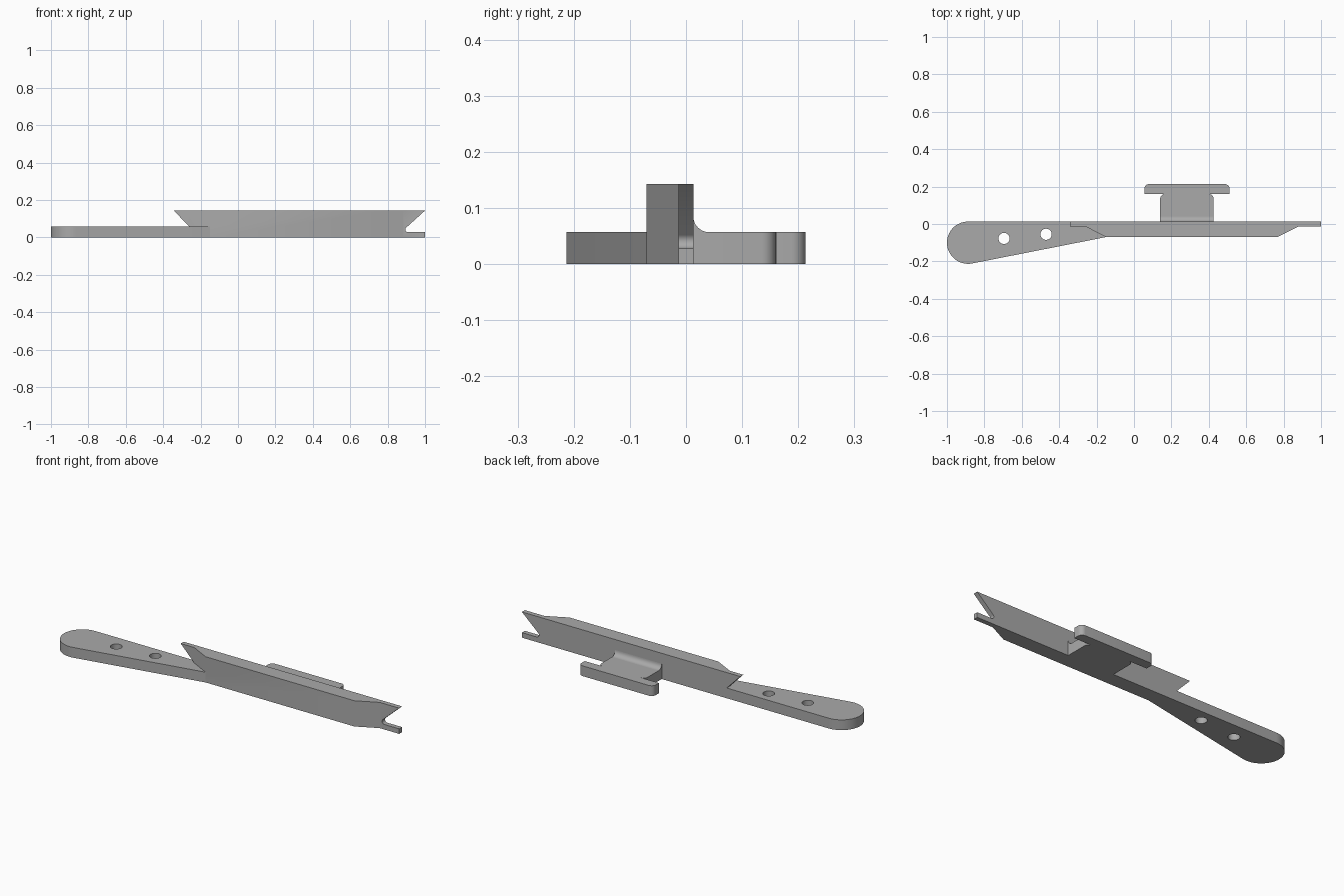
import bpy, bmesh
from math import cos, sin, radians
from mathutils import Matrix

cube = bpy.data.objects.get("Cube")
if cube:
    bpy.data.objects.remove(cube, do_unlink=True)

grey = bpy.data.materials.new("plain grey")
grey.use_nodes = True
GREY = (0.4, 0.4, 0.4, 1)
grey.diffuse_color = GREY
grey.node_tree.nodes["Principled BSDF"].inputs["Base Color"].default_value = GREY

BACK, FRONT = 0.013, -0.07      # blade wall, in y
LOW, TOP = 0.057, 0.143         # handle height and blade height
JOINT = -0.15                   # where the handle meets the blade


def arc(cx, cy, r, start, end, steps=8):
    """Points on a circle, angles in degrees."""
    angles = [radians(start + (end - start) * i / steps) for i in range(steps + 1)]
    return [(cx + r * cos(a), cy + r * sin(a)) for a in angles]


def prism(name, outline, low, high, axis="z"):
    """Extrude a flat outline between two positions along an axis."""
    place = {"z": lambda u, v: (u, v, low),
             "y": lambda u, v: (u, low, v),
             "x": lambda u, v: (low, u, v)}[axis]
    shift = [(high - low) * (axis == a) for a in "xyz"]
    bm = bmesh.new()
    face = bm.faces.new([bm.verts.new(place(u, v)) for u, v in outline])
    extruded = bmesh.ops.extrude_face_region(bm, geom=[face])["geom"]
    bmesh.ops.translate(bm, vec=shift,
                        verts=[g for g in extruded if isinstance(g, bmesh.types.BMVert)])
    bmesh.ops.recalc_face_normals(bm, faces=bm.faces)
    mesh = bpy.data.meshes.new(name)
    bm.to_mesh(mesh)
    bm.free()
    mesh.materials.append(grey)
    obj = bpy.data.objects.new(name, mesh)
    bpy.context.collection.objects.link(obj)
    return obj


def combine(obj, tool, operation):
    mod = obj.modifiers.new(operation.lower(), "BOOLEAN")
    mod.operation = operation
    mod.solver = "EXACT"
    mod.object = tool
    tool.hide_render = True
    tool.hide_set(True)
    tool.display_type = "WIRE"


def smooth(obj):
    bpy.ops.object.select_all(action="DESELECT")
    obj.select_set(True)
    bpy.context.view_layer.objects.active = obj
    for mod in list(obj.modifiers):
        tool = mod.object
        bpy.ops.object.modifier_apply(modifier=mod.name)
        bpy.data.objects.remove(tool, do_unlink=True)
    bpy.ops.object.shade_smooth_by_angle(angle=radians(30))


# Tapered handle with a round end and two through holes
handle = prism("handle",
               [(JOINT, FRONT), (JOINT, BACK)] + arc(-0.887, -0.1, 0.113, 90, 281, 28),
               0, LOW)
for i, (x, y) in enumerate([(-0.695, -0.077), (-0.47, -0.055)]):
    hole = prism(f"hole_cutter_{i}", arc(x, y, 0.03, 0, 345, 23), -0.1, 0.2)
    combine(handle, hole, "DIFFERENCE")
smooth(handle)

# Blade: side profile with slanted ends and a notch, trimmed to its plan outline
blade = prism("blade",
              [(-0.343, TOP), (-0.26, LOW), (JOINT, LOW), (JOINT, 0), (1, 0), (1, 0.028)]
              + arc(0.909, 0.042, 0.014, 270, 135, 8) + [(1, TOP)],
              -0.2, 0.2, "y")
plan = prism("plan_cutter",
             [(-0.5, BACK), (-0.5, -BACK), (-0.26, -BACK), (JOINT, FRONT), (0.765, FRONT),
              (0.88, -BACK), (1.1, -BACK), (1.1, BACK)],
             -0.1, 0.3)
combine(blade, plan, "INTERSECT")
smooth(blade)

# T-shaped rear grip: half outline mirrored about its centre line
MID = 0.283
half = ([(0.143, BACK)] + arc(0.118, 0.135, 0.025, 0, 90)
        + [(0.228, 0.16)] + arc(0.203, 0.188, 0.025, 0, 90))
outline = [(MID + u, v) for u, v in half] + [(MID - u, v) for u, v in reversed(half)]
smooth(prism("rear_grip", outline, 0, LOW))

# Fillet between the grip and the blade
R = 0.028
smooth(prism("grip_fillet",
             [(BACK, LOW)] + arc(BACK + R, LOW + R, R, 270, 180),
             MID - 0.143, MID + 0.143, "x"))
